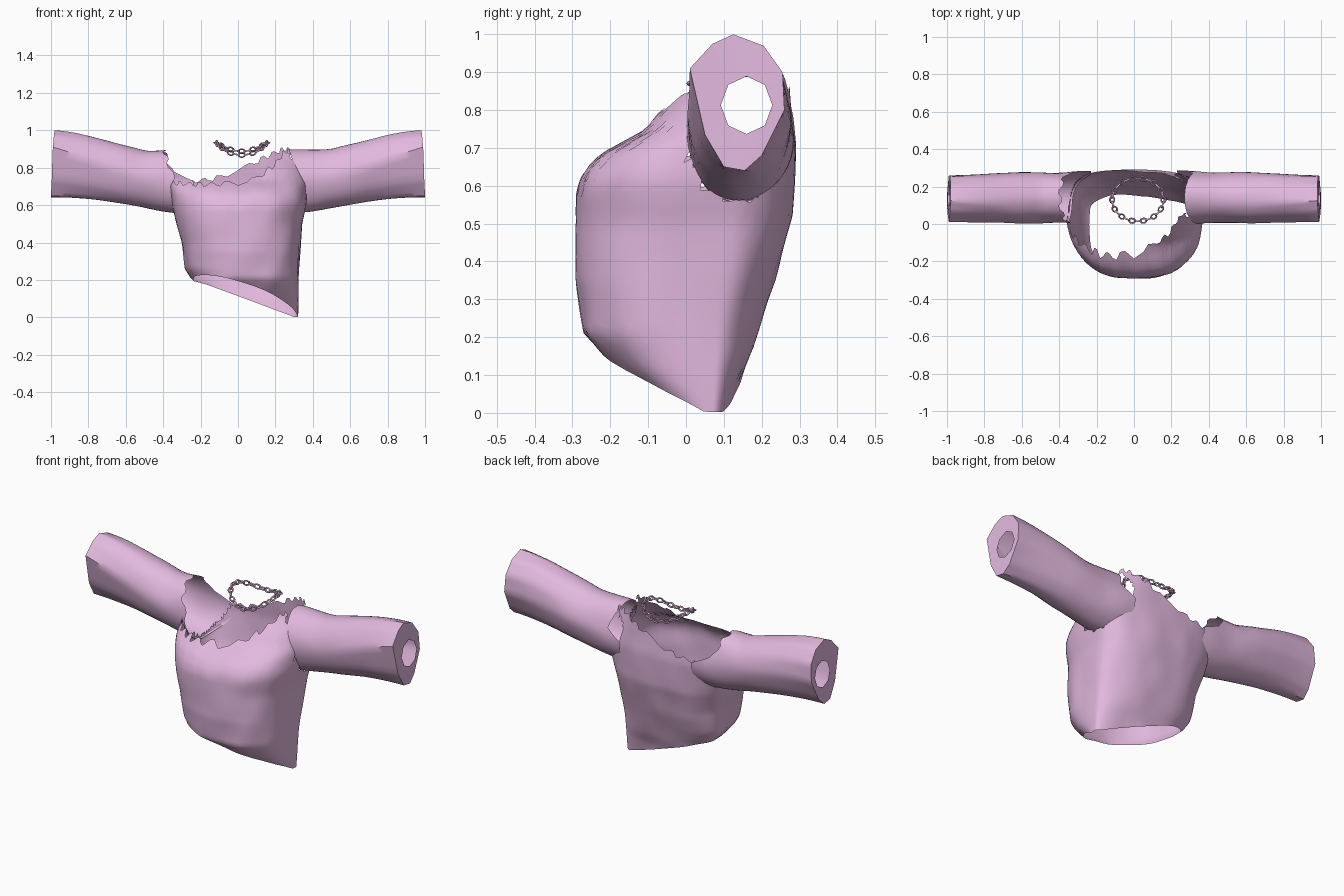
import bpy, bmesh, math
from mathutils import Vector, noise

cube = bpy.data.objects.get("Cube")
if cube:
    bpy.data.objects.remove(cube, do_unlink=True)

pink = bpy.data.materials.new("soft pink cloth")
pink.use_nodes = True
COLOR = (0.76, 0.48, 0.73, 1)
pink.diffuse_color = COLOR
pink.node_tree.nodes["Principled BSDF"].inputs["Base Color"].default_value = COLOR


def lerp(table, t):
    """Interpolate (key, value) pairs."""
    if t <= table[0][0]:
        return table[0][1]
    for (a, u), (b, v) in zip(table, table[1:]):
        if t <= b:
            return u + (v - u) * (t - a) / (b - a)
    return table[-1][1]


def walk(polygon, f):
    """Point at fraction f along a closed polygon, equal steps per side."""
    n = len(polygon)
    k = int(f * n)
    return Vector(polygon[k % n]).lerp(Vector(polygon[(k + 1) % n]), f * n - k)


def shade(obj, angle):
    bpy.ops.object.select_all(action='DESELECT')
    obj.select_set(True)
    bpy.context.view_layer.objects.active = obj
    if obj.type == 'CURVE':
        bpy.ops.object.convert(target='MESH')
    bpy.ops.object.shade_smooth_by_angle(angle=math.radians(angle))


def finish(bm, name, angle):
    mesh = bpy.data.meshes.new(name)
    bmesh.ops.recalc_face_normals(bm, faces=bm.faces)
    bm.to_mesh(mesh)
    bm.free()
    obj = bpy.data.objects.new(name, mesh)
    bpy.context.collection.objects.link(obj)
    mesh.materials.append(pink)
    shade(obj, angle)


def bridge(bm, rings, skip=None):
    """Skin quads between successive closed rings of vertices."""
    for low, high in zip(rings, rings[1:]):
        n = len(low)
        for i in range(n):
            quad = (low[i], low[(i + 1) % n], high[(i + 1) % n], high[i])
            mid = sum((v.co for v in quad), Vector()) / 4
            if not (skip and skip(mid)):
                bm.faces.new(quad)


# Torso silhouettes by height
FRONT = [(0, -.02), (.05, -.1), (.11, -.18), (.21, -.27), (.35, -.29), (.58, -.29),
         (.62, -.28), (.665, -.25), (.7, -.2), (.74, -.12), (.79, -.08), (.87, .01)]
BACK = [(0, .125), (.1, .145), (.17, .175), (.35, .235), (.52, .28), (.7, .29), (.9, .27)]
LEFT = [(0, .32), (.3, .33), (.5, .34), (.62, .37), (.72, .37), (.9, .31)]
RIGHT = [(.17, -.21), (.21, -.25), (.26, -.28), (.4, -.3), (.55, -.34), (.7, -.37), (.9, -.38)]
MIDDLE = [(0, .07), (.6, .1), (.9, .14)]
ROUND_BACK = [(.2, .92), (.65, .68)]
# Torn neck edge by x
NECK_FRONT = [(-.35, .72), (-.2, .71), (0, .72), (.1, .75), (.2, .82), (.28, .89)]
NECK_BACK = [(-.35, .73), (-.22, .73), (-.1, .75), (0, .79), (.1, .83), (.2, .875), (.28, .9)]


def section(z, s):
    """Side limits, middle, depth and roundness of the torso outline."""
    cy = lerp(MIDDLE, z)
    if s > 0:
        return lerp(RIGHT, z), lerp(LEFT, z), cy, lerp(BACK, z) - cy, lerp(ROUND_BACK, z)
    return lerp(RIGHT, z), lerp(LEFT, z), cy, cy - lerp(FRONT, z), .64


def outline_x(c, s, xl, xr, power):
    x = (xl + xr) / 2 + (xr - xl) / 2 * math.copysign(abs(c) ** power, c)
    if s < 0:
        x *= 1 - (.2 if x < 0 else .1) * s * s
    return x


def torso_point(a, z):
    c, s = math.cos(a), math.sin(a)
    xl, xr, cy, depth, power = section(z, s)
    y = cy + depth * math.copysign(abs(s) ** power, s)
    return Vector((outline_x(c, s, xl, xr, power), y, z))


def torso_side(side, y, z):
    """Distance from the middle to the torso wall at a given y and z."""
    s = y - lerp(MIDDLE, z)
    xl, xr, cy, depth, power = section(z, s)
    s = math.copysign(min(1, abs(s) / depth) ** (1 / power), s)
    c = side * math.sqrt(1 - s * s)
    return max(.23, abs(outline_x(c, s, xl, xr, power)) - .012)


# Sleeve sections by distance from the middle
SLEEVE_Y = [(.3, .14), (.5, .142), (.75, .143), (1, .137)]
SLEEVE_Z = [(.3, .725), (.5, .735), (.75, .777), (1, .82)]
RADIUS_Y = [(.3, .142), (.42, .132), (.62, .14), (.8, .135), (1, .127)]
RADIUS_Z = [(.3, .17), (.5, .153), (.75, .162), (1, .178)]
# Cuff outline and its octagonal opening, as y and z
CUFF = [(.26, .8), (.255, .9), (.205, .97), (.125, 1), (.07, .975),
        (.01, .91), (.05, .735), (.1, .65), (.155, .64), (.2, .68)]
OPENING = [(.16 + .068 * math.cos(math.tau * k / 8), .813 + .076 * math.sin(math.tau * k / 8))
           for k in range(8)]


def in_armhole(p):
    if abs(p.x) < .22:
        return False
    dy, dz = (p.y - .14) / .14, (p.z - .725) / (.22 if p.z > .725 else .17)
    return dy * dy + dz * dz < .86


def make_torso():
    bm = bmesh.new()
    cols, rows = 112, 32
    spans = []
    for i in range(cols):
        a = math.tau * i / cols
        base = torso_point(a, .2)
        front = max(0, -math.sin(a))
        hem = max(.003, .108 - .35 * base.x + .085 * front)
        x = torso_point(a, .8).x
        neck = lerp(NECK_FRONT if math.sin(a) < 0 else NECK_BACK, x)
        neck += .009 * (1 if i // 2 % 2 else -1) + .004 * math.sin(i * 2.3)
        spans.append((a, hem, neck))
    rings = []
    for r in range(rows + 1):
        ring = []
        for a, hem, neck in spans:
            p = torso_point(a, hem + (neck - hem) * r / rows)
            # Soft cloth folds
            fold = .008 * noise.noise(Vector((p.x * 8, p.y * 8, p.z * 5)))
            ring.append(bm.verts.new(p + Vector((math.cos(a), math.sin(a), 0)) * fold))
        rings.append(ring)
    bridge(bm, rings, in_armhole)
    finish(bm, "torn_shirt_body", 85)


def make_sleeve(side, name):
    bm = bmesh.new()
    sides, steps = 40, 18
    rings = []
    for k in range(steps + 1):
        t = k / steps
        ring = []
        for i in range(sides):
            a = math.tau * i / sides
            c, s = math.cos(a), math.sin(a)
            # Seam meets the torso wall, torn open above on the right
            start = torso_side(side, .14 + .142 * c, .725 + .17 * s)
            if s > 0:
                tear = .34 + .055 * s + .009 * (-1) ** (i // 2) if side < 0 else .34 - .07 * s
                start += (tear - start) * min(1, 3 * s)
            x = start + (.99 - .01 * s - start) * t
            fold = 1 + .05 * noise.noise(Vector((x * 6, c * 1.5, s * 1.5 + side))) * (1 - t)
            tube = Vector((lerp(SLEEVE_Y, x) + lerp(RADIUS_Y, x) * c * fold,
                           lerp(SLEEVE_Z, x) + lerp(RADIUS_Z, x) * s * fold))
            # Round at the shoulder, angular at the cuff
            y, z = tube.lerp(walk(CUFF, i / sides), t * t)
            ring.append(bm.verts.new((side * x, y, z)))
        rings.append(ring)
    # Flat cuff with a smaller opening
    opening = []
    for i in range(sides):
        y, z = walk(OPENING, i / sides)
        opening.append(bm.verts.new((side * (.99 - .05 * (z - .82)), y, z)))
    bridge(bm, rings + [opening])
    finish(bm, name, 40)


def make_necklace():
    curve = bpy.data.curves.new("chain_necklace", 'CURVE')
    curve.dimensions = '3D'
    curve.bevel_depth = .0045
    curve.bevel_resolution = 1

    def path(a):
        c, s = math.cos(a), math.sin(a)
        return Vector((.02 + .137 * c, .13 + .115 * s, .878 + .055 * c * c + .01 * s))

    count = 28
    for k in range(count):
        a = math.tau * k / count
        mid = path(a)
        along = (path(a + .02) - path(a - .02)).normalized()
        across = along.cross(Vector((0, 0, 1))).normalized()
        if k % 2:
            across = along.cross(across)
        spline = curve.splines.new('POLY')
        spline.points.add(9)
        spline.use_cyclic_u = True
        for j, point in enumerate(spline.points):
            b = math.tau * j / 10
            point.co = (*(mid + along * .018 * math.cos(b) + across * .012 * math.sin(b)), 1)
    obj = bpy.data.objects.new("chain_necklace", curve)
    bpy.context.collection.objects.link(obj)
    curve.materials.append(pink)
    shade(obj, 60)


make_torso()
make_sleeve(1, "left_sleeve")
make_sleeve(-1, "right_sleeve")
make_necklace()
